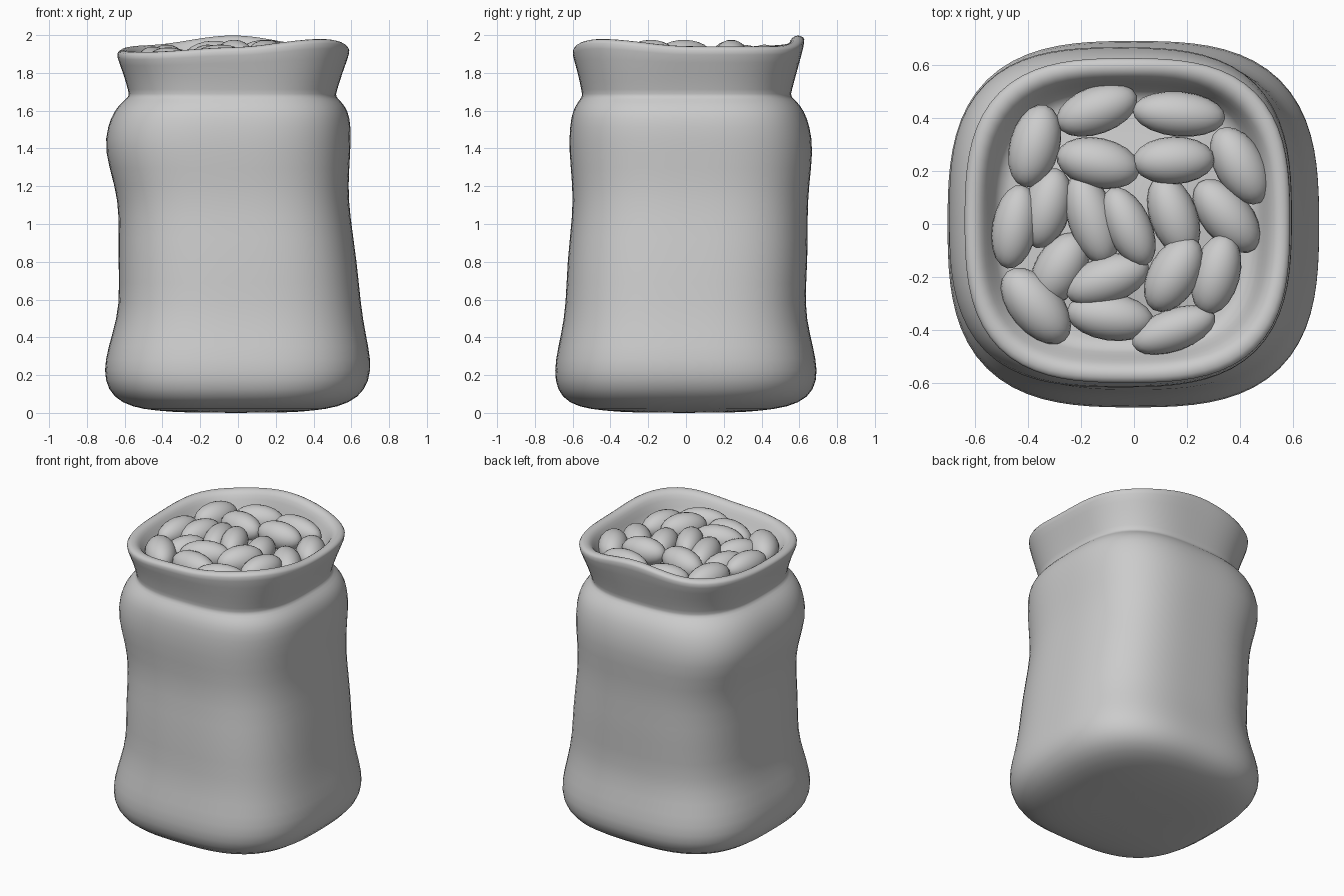
import bpy, bmesh, math

SEG = 40

def link(name, bm):
    bmesh.ops.recalc_face_normals(bm, faces=bm.faces)
    me = bpy.data.meshes.new(name)
    bm.to_mesh(me)
    bm.free()
    for p in me.polygons:
        p.use_smooth = True
    ob = bpy.data.objects.new(name, me)
    bpy.context.collection.objects.link(ob)
    return ob

def ring(bm, x0, x1, y0, y1, zf, inset=0.0, n=3.0):
    """Rounded-square ring between the four extents; zf gives height by angle."""
    out = []
    for i in range(SEG):
        a = 2 * math.pi * i / SEG
        c, s = math.cos(a), math.sin(a)
        r = (abs(c) ** n + abs(s) ** n) ** (-1 / n)
        out.append(bm.verts.new(((x0 + x1) / 2 + r * c * ((x1 - x0) / 2 - inset),
                                 (y0 + y1) / 2 + r * s * ((y1 - y0) / 2 - inset), zf(a))))
    return out

# Wavy rim height at E, NE, N, NW, W, SW, S, SE
RIM = [1.945, 1.945, 2.004, 1.95, 1.925, 1.915, 1.94, 1.985]

def rim(a):
    t = a / (math.pi / 4)
    i = int(t)
    f = (1 - math.cos((t - i) * math.pi)) / 2
    return RIM[i % 8] * (1 - f) + RIM[(i + 1) % 8] * f

# Sack profile: z, left, right, front, back
PROFILE = [
    (0.0, -.28, .26, -.28, .26), (.012, -.44, .40, -.44, .40),
    (.03, -.56, .53, -.57, .54), (.08, -.66, .64, -.66, .65),
    (.17, -.707, .697, -.696, .696), (.28, -.705, .705, -.692, .69),
    (.42, -.665, .675, -.66, .655), (.57, -.625, .65, -.635, .627),
    (.80, -.635, .63, -.63, .645), (1.05, -.628, .592, -.60, .643),
    (1.20, -.65, .582, -.60, .65), (1.39, -.71, .596, -.62, .675),
    (1.52, -.69, .598, -.615, .655), (1.60, -.655, .583, -.60, .625),
    (1.65, -.61, .545, -.57, .585), (1.675, -.575, .515, -.548, .553),
    (1.70, -.58, .522, -.552, .558), (1.80, -.607, .552, -.572, .585)]
TOP = (-.645, .595, -.605, .632)

bm = bmesh.new()
rings = [ring(bm, l, r, f, b, lambda a, z=z: z) for z, l, r, f, b in PROFILE]
# Rolled lip following the wavy rim, then the inner wall and filling surface
for inset, drop in ((0, .035), (.008, .012), (.04, 0), (.07, .014), (.09, .045)):
    rings.append(ring(bm, *TOP, lambda a, d=drop: rim(a) - d, inset))
for inset, z in ((.12, 1.83), (.15, 1.78), (.3, 1.81), (.5, 1.85)):
    rings.append(ring(bm, *TOP, lambda a, z=z: z, inset))
for lo, hi in zip(rings, rings[1:]):
    for i in range(SEG):
        j = (i + 1) % SEG
        bm.faces.new((lo[i], lo[j], hi[j], hi[i]))
bm.faces.new(rings[0])
bm.faces.new(rings[-1])
sack = link("sack", bm)
sub = sack.modifiers.new("smooth", 'SUBSURF')
sub.levels = sub.render_levels = 1

# Beans: x, y, turn, length, width, crest height
BEANS = [
    (-.14, .43, 20, .32, .18, 1.94), (.17, .415, -5, .35, .17, 1.95),
    (-.375, .295, 75, .32, .19, 1.95), (-.135, .23, -12, .32, .19, 1.97),
    (.15, .24, 2, .31, .18, 1.975), (.40, .22, -60, .32, .19, 1.94),
    (.35, .03, -50, .33, .19, 1.92), (-.45, -.01, 80, .32, .17, 1.94),
    (-.33, .06, 75, .31, .18, 1.93), (-.16, .02, -72, .36, .18, 1.95),
    (-.02, -.01, -65, .32, .17, 1.975), (.15, .03, -70, .32, .18, 1.94),
    (-.28, -.17, 60, .30, .19, 1.92), (-.37, -.31, -50, .34, .20, 1.935),
    (-.10, -.21, 20, .33, .18, 1.95), (.15, -.19, 60, .31, .19, 1.975),
    (.31, -.19, 75, .31, .18, 1.95), (-.09, -.35, -8, .33, .18, 1.93),
    (.15, -.40, 20, .33, .16, 1.93)]
for k, (x, y, turn, length, width, top) in enumerate(BEANS):
    bm = bmesh.new()
    bmesh.ops.create_uvsphere(bm, u_segments=20, v_segments=12, radius=1)
    ob = link("bean_%02d" % (k + 1), bm)
    ob.scale = (length / 2, width / 2, width / 2)
    # outer beans tip slightly away from the heap's centre
    a = math.radians(turn)
    ob.rotation_euler = (0, 0.25 * (x * math.cos(a) + y * math.sin(a)), a)
    ob.location = (x, y, top - width / 2)
